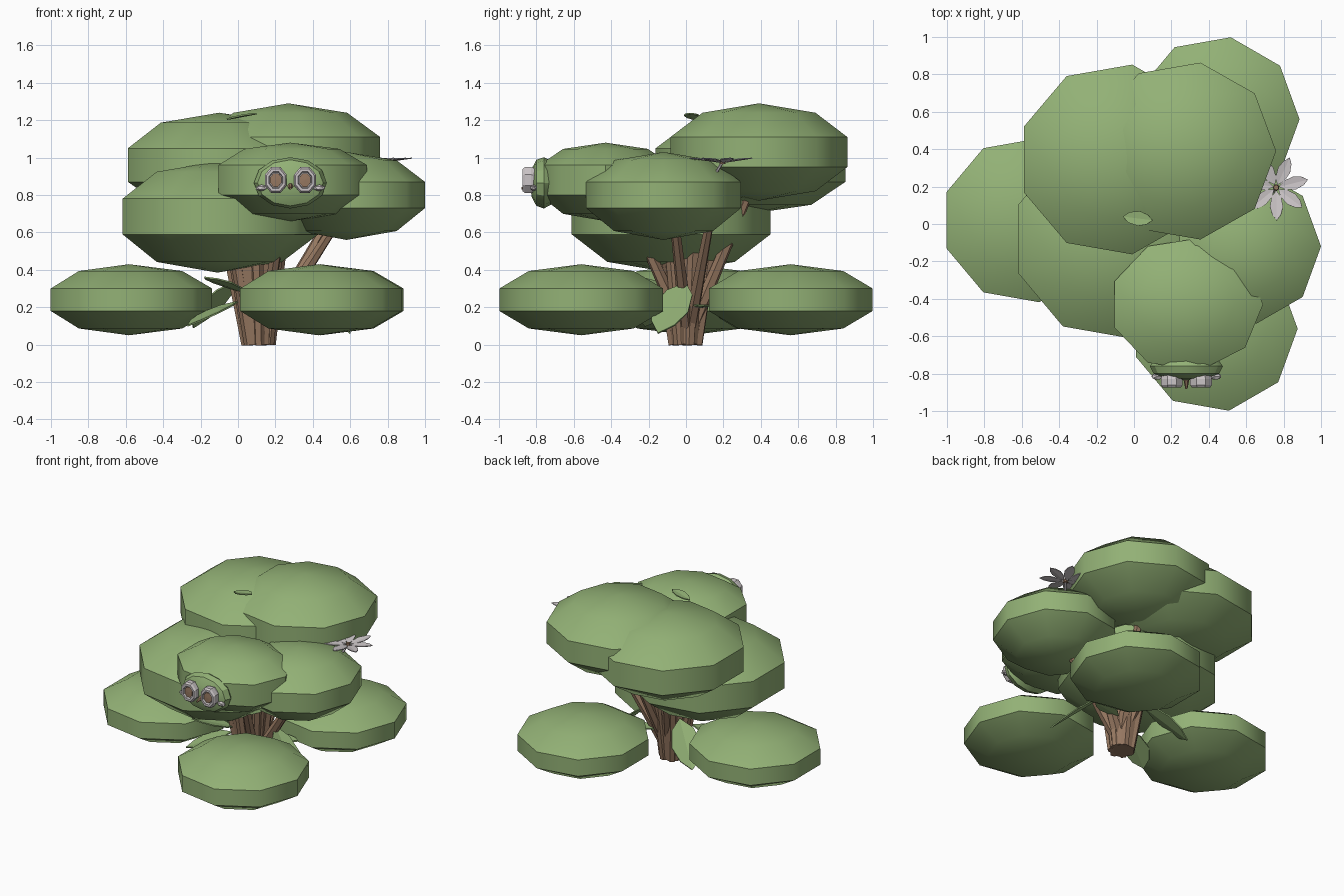
import bpy, bmesh, math
from mathutils import Vector, Matrix

if "Cube" in bpy.data.objects:
    bpy.data.objects.remove(bpy.data.objects["Cube"])


def material(name, rgb):
    m = bpy.data.materials.new(name)
    m.diffuse_color = (*rgb, 1)
    m.use_nodes = True
    m.node_tree.nodes["Principled BSDF"].inputs["Base Color"].default_value = m.diffuse_color
    return m


GREEN = material("leaf_green", (0.29, 0.44, 0.18))
BROWN = material("bark_brown", (0.31, 0.19, 0.12))
PALE = material("pale_grey", (0.60, 0.56, 0.57))


def finish(name, bm, mat, smooth=None):
    bmesh.ops.recalc_face_normals(bm, faces=bm.faces)
    me = bpy.data.meshes.new(name)
    bm.to_mesh(me)
    bm.free()
    ob = bpy.data.objects.new(name, me)
    bpy.context.collection.objects.link(ob)
    me.materials.append(mat)
    if smooth:
        bpy.ops.object.select_all(action='DESELECT')
        ob.select_set(True)
        bpy.context.view_layer.objects.active = ob
        bpy.ops.object.shade_smooth_by_angle(angle=math.radians(smooth))
    return ob


def lathe(bm, profile, sides, matrix):
    """Rings of (radius, height); a zero radius closes to a point."""
    rings = []
    for r, h in profile:
        n = 1 if r == 0 else sides
        rings.append([bm.verts.new(matrix @ Vector((r * math.cos(math.tau * i / sides),
                                                    r * math.sin(math.tau * i / sides), h)))
                      for i in range(n)])
    for a, b in zip(rings, rings[1:]):
        for i in range(sides):
            j = (i + 1) % sides
            if len(a) == 1:
                bm.faces.new((a[0], b[j], b[i]))
            elif len(b) == 1:
                bm.faces.new((a[i], a[j], b[0]))
            else:
                bm.faces.new((a[i], a[j], b[j], b[i]))


def pad(name, x, y, rx, ry, z0, z1, z2, z3):
    """Nine-sided foliage cushion: low point, band bottom, band top, high point."""
    bm = bmesh.new()
    prof = [(0, z0), (0.64, z1 + (z0 - z1) * 0.72), (1, z1),
            (1, z2), (0.64, z2 + (z3 - z2) * 0.72), (0, z3)]
    lathe(bm, prof, 9, Matrix.Translation((x, y, 0)) @ Matrix.Diagonal((rx, ry, 1, 1)))
    finish(name, bm, GREEN, 45)


def stem(name, p, q, r0, r1, sides=7, mat=BROWN):
    p, q = Vector(p), Vector(q)
    d = q - p
    m = Matrix.Translation(p) @ d.to_track_quat('Z', 'Y').to_matrix().to_4x4()
    bm = bmesh.new()
    lathe(bm, [(0, 0), (r0, 0), (r1, d.length), (0, d.length)], sides, m)
    return finish(name, bm, mat)


def blade(name, base, tip, width, up, mat, thick=0.008):
    """Thin pointed leaf or petal, folded slightly along its middle."""
    base, tip = Vector(base), Vector(tip)
    d = tip - base
    side = d.cross(Vector(up)).normalized()
    nrm = side.cross(d).normalized()
    bm = bmesh.new()
    outline = [(0, 0), (0.22, 0.36), (0.55, 0.5), (0.82, 0.33), (1, 0),
               (0.82, -0.33), (0.55, -0.5), (0.22, -0.36)]
    layers = []
    for s in (0.5, -0.5):
        layers.append([bm.verts.new(base + d * t + side * w * width
                                    + nrm * (s * thick + abs(w) * width * 0.12))
                       for t, w in outline])
    top, low = layers
    for a in layers:
        bm.faces.new(a[:5])
        bm.faces.new([a[4], a[5], a[6], a[7], a[0]])
    for i in range(8):
        j = (i + 1) % 8
        bm.faces.new((top[i], top[j], low[j], low[i]))
    finish(name, bm, mat)


# Low foliage cushions around the foot
for name, x, y in (("left", -0.583, 0.02), ("back", 0.44, 0.56), ("front", 0.43, -0.56)):
    pad("low_foliage_" + name, x, y, 0.445, 0.445, 0.05, 0.18, 0.30, 0.43)

# Upper foliage cushions
pad("middle_foliage_left", -0.11, -0.08, 0.54, 0.54, 0.385, 0.59, 0.78, 0.98)
pad("middle_foliage_right", 0.58, -0.12, 0.42, 0.42, 0.56, 0.73, 0.87, 1.03)
pad("top_foliage_left", -0.10, 0.345, 0.52, 0.515, 0.70, 0.87, 1.05, 1.24)
pad("top_foliage_right", 0.27, 0.39, 0.49, 0.48, 0.77, 0.95, 1.11, 1.29)
pad("head_foliage", 0.28, -0.43, 0.41, 0.36, 0.66, 0.80, 0.96, 1.08)

# Trunk and bark ribs
stem("trunk", (0.11, 0, 0), (0.09, 0, 0.5), 0.085, 0.15, 9)
for i in range(7):
    a = math.tau * i / 7 + 0.3
    c, s = math.cos(a), math.sin(a)
    stem("bark_rib", (0.11 + 0.065 * c, 0.065 * s, 0.0),
         (0.09 + 0.14 * c, 0.14 * s, 0.5), 0.03, 0.035, 6)

# Branches reaching the upper cushions
for q, r in (((0.52, -0.06, 0.64), 0.025), ((0.46, 0.12, 0.62), 0.025),
             ((0.24, 0.34, 0.82), 0.025), ((-0.02, 0.28, 0.76), 0.03),
             ((0.24, -0.30, 0.72), 0.025)):
    stem("branch", (0.13, 0.01, 0.04), q, 0.04, r, 6)

# Loose leaves near the foot
blade("foot_leaf_right", (0.30, 0.0, 0.33), (0.60, -0.15, 0.06), 0.20, (0.6, 0, 1), GREEN)
blade("foot_leaf_right_small", (0.20, 0.08, 0.20), (0.42, 0.10, 0.21), 0.10, (0, 0, 1), GREEN)
blade("foot_leaf_back", (-0.01, 0.09, 0.34), (-0.24, 0.27, 0.09), 0.21, (0, 0, 1), GREEN)
blade("foot_leaf_front", (0.0, -0.07, 0.23), (-0.27, -0.22, 0.10), 0.18, (0, 0, 1), GREEN)
blade("foot_leaf_front_high", (0.03, -0.08, 0.28), (-0.18, -0.28, 0.36), 0.14, (0, 0, 1), GREEN)
# Small leaf on the crown
blade("crown_leaf", (-0.06, 0.04, 1.205), (0.10, 0.02, 1.235), 0.08, (0, 0, 1), GREEN)

# Flower on the right
fx, fy, fz = 0.76, 0.195, 0.975
stem("flower_stalk", (0.70, 0.12, 0.85), (fx, fy, fz), 0.008, 0.008, 6, PALE)
stem("flower_centre", (fx, fy, fz - 0.01), (fx, fy, fz + 0.015), 0.018, 0.014, 7)
for i in range(7):
    a = math.radians(14 + i * 360 / 7)
    c, s = math.cos(a), math.sin(a)
    blade("petal", (fx + 0.015 * c, fy + 0.015 * s, fz),
          (fx + 0.175 * c, fy + 0.175 * s, fz + 0.022), 0.07, (0, 0, 1), PALE, 0.005)

# Face bulge; local z points to the front
FACE = Matrix.Translation((0.28, -0.74, 0.865)) @ Matrix.Rotation(math.pi / 2, 4, 'X')
bm = bmesh.new()
lathe(bm, [(0, -0.03), (0.85, -0.02), (1, 0.02), (0.9, 0.06), (0.55, 0.085), (0, 0.095)], 12,
      FACE @ Matrix.Diagonal((0.195, 0.137, 1, 1)))
finish("face", bm, GREEN, 30)

for s in (-1, 1):
    # Eye ring with a recessed pupil
    m = Matrix.Translation((0.28 + s * 0.078, -0.80, 0.88)) @ Matrix.Rotation(math.pi / 2, 4, 'X')
    m = m @ Matrix.Diagonal((0.9, 1.08, 1, 1)) @ Matrix.Rotation(math.pi / 8, 4, 'Z')
    bm = bmesh.new()
    lathe(bm, [(0, 0), (0.06, 0), (0.07, 0.03), (0.07, 0.06), (0.06, 0.073),
               (0.045, 0.073), (0.04, 0.055), (0, 0.055)], 8, m)
    finish("eye_ring", bm, PALE)
    bm = bmesh.new()
    lathe(bm, [(0, 0.05), (0.036, 0.05), (0.036, 0.064), (0, 0.066)], 8, m)
    finish("pupil", bm, BROWN)
    # Cheek lump beside the eye
    bm = bmesh.new()
    bmesh.ops.create_icosphere(bm, subdivisions=1, radius=1, matrix=Matrix.Translation(
        (0.28 + s * 0.155, -0.815, 0.838)) @ Matrix.Diagonal((0.035, 0.02, 0.018, 1)))
    finish("cheek", bm, PALE)

# Small beak between the eyes
stem("beak", (0.28, -0.82, 0.85), (0.28, -0.88, 0.835), 0.018, 0.006, 6)
